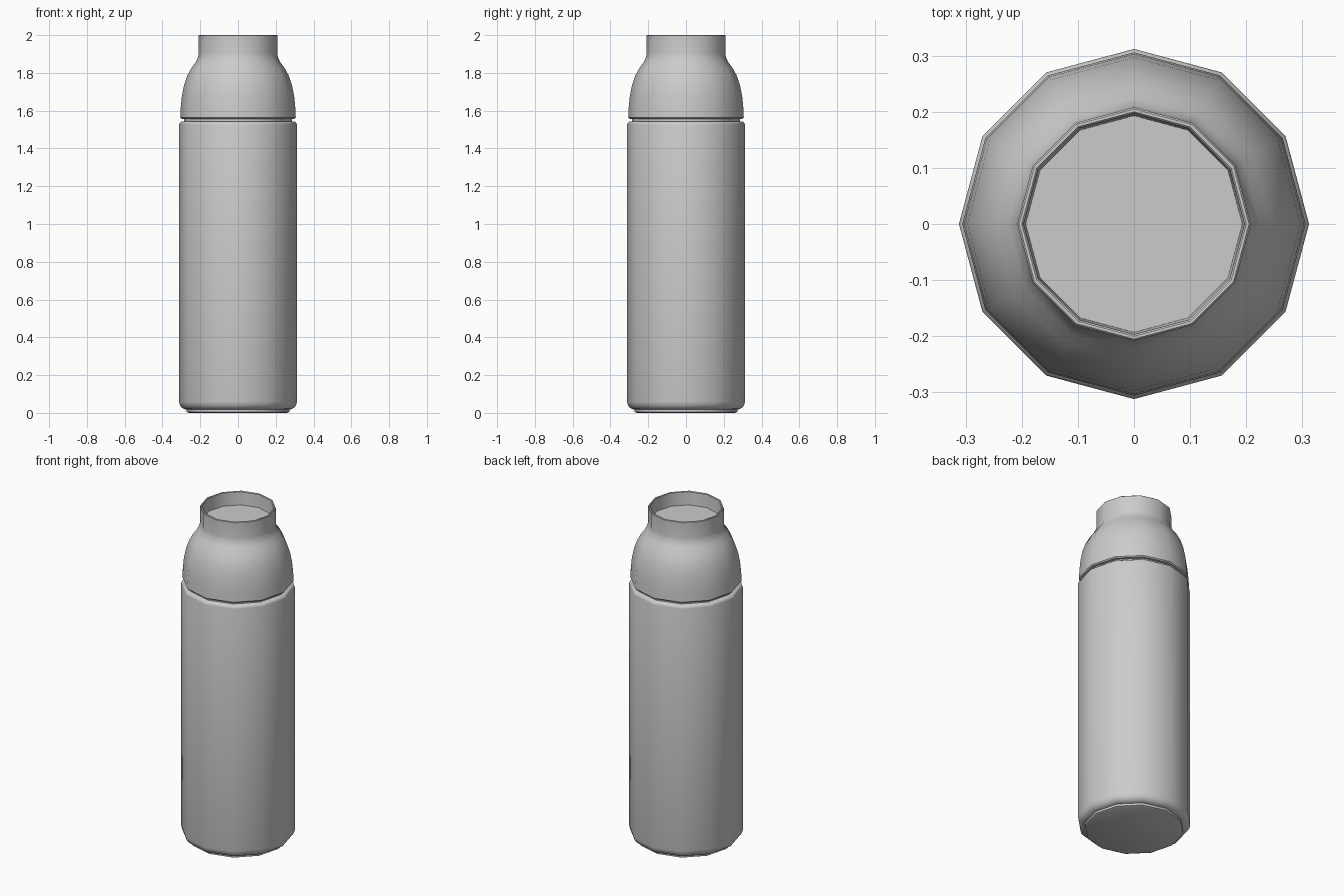
import bpy, bmesh, math

if "Cube" in bpy.data.objects:
    bpy.data.objects.remove(bpy.data.objects["Cube"])

grey = bpy.data.materials.new("light_grey")
grey.diffuse_color = (0.6, 0.6, 0.6, 1)
grey.use_nodes = True
grey.node_tree.nodes["Principled BSDF"].inputs["Base Color"].default_value = grey.diffuse_color
SIDES = 12


def lathe(name, profile):
    """Revolve (radius, z) points into a twelve-sided solid with flat end caps."""
    bm = bmesh.new()
    rings = []
    for r, z in profile:
        rings.append([bm.verts.new((r * math.cos(2 * math.pi * i / SIDES),
                                    r * math.sin(2 * math.pi * i / SIDES), z))
                      for i in range(SIDES)])
    for a, b in zip(rings, rings[1:]):
        for i in range(SIDES):
            j = (i + 1) % SIDES
            bm.faces.new((a[i], a[j], b[j], b[i]))
    bm.faces.new(rings[0][::-1])
    bm.faces.new(rings[-1])
    bmesh.ops.recalc_face_normals(bm, faces=bm.faces)
    mesh = bpy.data.meshes.new(name)
    bm.to_mesh(mesh)
    bm.free()
    mesh.materials.append(grey)
    obj = bpy.data.objects.new(name, mesh)
    bpy.context.collection.objects.link(obj)
    bpy.ops.object.select_all(action='DESELECT')
    bpy.context.view_layer.objects.active = obj
    obj.select_set(True)
    bpy.ops.object.shade_smooth_by_angle(angle=math.radians(40))
    return obj


# Base disc, body and recessed seam below the shoulder
lathe("bottle_body", [
    (0.26, 0.0), (0.272, 0.005), (0.272, 0.018), (0.285, 0.02), (0.298, 0.028),
    (0.308, 0.042), (0.312, 0.06), (0.312, 1.525), (0.309, 1.535),
    (0.30, 1.542), (0.285, 1.543), (0.285, 1.559)])

# Domed shoulder and open neck with a recessed floor
lathe("shoulder_and_neck", [
    (0.285, 1.557), (0.30, 1.557), (0.306, 1.563), (0.303, 1.62), (0.297, 1.68),
    (0.286, 1.735), (0.269, 1.785), (0.247, 1.825), (0.225, 1.855),
    (0.212, 1.88), (0.208, 1.905), (0.208, 1.997), (0.205, 2.0),
    (0.200, 2.0), (0.197, 1.997), (0.193, 1.92)])
